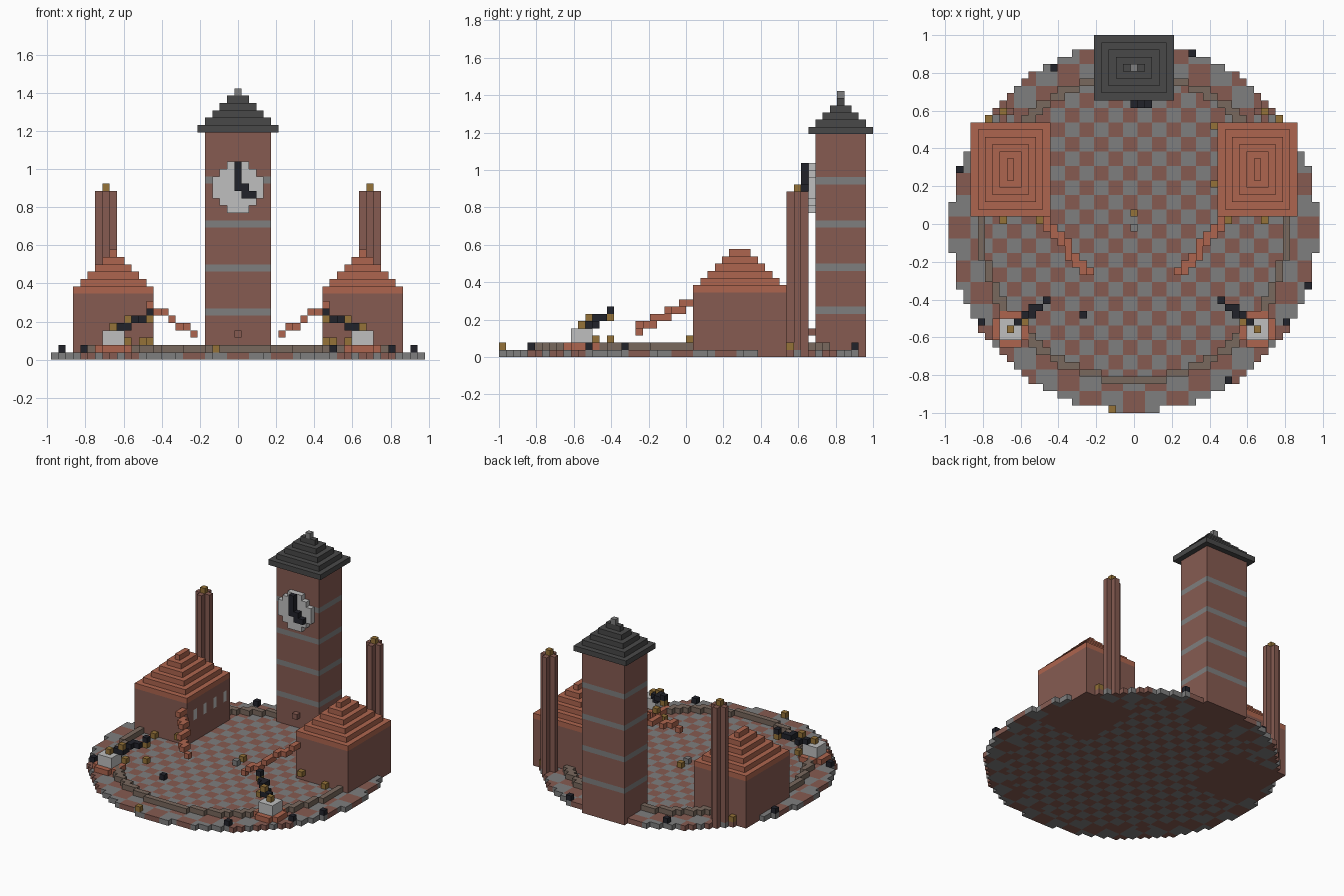
import bpy, bmesh
from mathutils import Vector

if "Cube" in bpy.data.objects:
    bpy.data.objects.remove(bpy.data.objects["Cube"])

V = 2 / 52  # edge of one block

PALETTE = {
    "brick": (0.24, 0.105, 0.083),
    "paving_grey": (0.21, 0.21, 0.21),
    "terracotta": (0.42, 0.13, 0.077),
    "slate": (0.066, 0.066, 0.066),
    "pale_stone": (0.52, 0.52, 0.52),
    "brass": (0.30, 0.17, 0.04),
    "iron": (0.015, 0.016, 0.023),
    "kerb_stone": (0.19, 0.14, 0.11),
}
MATS = {}
for mat_name, rgb in PALETTE.items():
    m = bpy.data.materials.new(mat_name)
    m.use_nodes = True
    m.diffuse_color = (*rgb, 1)
    m.node_tree.nodes["Principled BSDF"].inputs["Base Color"].default_value = (*rgb, 1)
    MATS[mat_name] = m

AXES = [Vector(a) for a in ((1, 0, 0), (0, 1, 0), (0, 0, 1))]


def blocks(name, cells):
    """Turn {(column, row, level): colour} into one mesh of its outer faces."""
    used = sorted(set(cells.values()))
    bm = bmesh.new()
    for cell, colour in cells.items():
        centre = Vector(cell)
        for a in range(3):
            for sign in (1, -1):
                n = AXES[a] * sign
                if tuple(int(c) for c in centre + n) in cells:
                    continue
                u, w = AXES[(a + 1) % 3] / 2, AXES[(a + 2) % 3] / 2 * sign
                mid = centre + n / 2 + Vector((0, -0.5, 0.5))
                corners = (mid - u - w, mid + u - w, mid + u + w, mid - u + w)
                f = bm.faces.new([bm.verts.new(p * V) for p in corners])
                f.material_index = used.index(colour)
    bmesh.ops.remove_doubles(bm, verts=bm.verts, dist=V / 100)
    bmesh.ops.dissolve_limit(bm, angle_limit=0.01, verts=bm.verts,
                             edges=bm.edges, delimit={'MATERIAL'})
    mesh = bpy.data.meshes.new(name)
    bm.to_mesh(mesh)
    bm.free()
    for colour in used:
        mesh.materials.append(MATS[colour])
    obj = bpy.data.objects.new(name, mesh)
    bpy.context.collection.objects.link(obj)
    return obj


def box(xs, ys, zs, colour):
    """Cells of a solid box; each range includes both ends."""
    span = lambda r: range(r[0], r[1] + 1)
    return {(x, y, z): colour for x in span(xs) for y in span(ys) for z in span(zs)}


def stepped_roof(xs, ys, base, layers, colour):
    cells = {}
    for n in range(layers):
        cells |= box((xs[0] + n, xs[1] - n), (ys[0] + n, ys[1] - n),
                     (base + n, base + n), colour)
    return cells


def disc(cx, cy, r2, level, colour):
    return {(cx + x, cy + y, level): colour for x in range(-5, 6)
            for y in range(-5, 6) if x * x + y * y <= r2}


def mirrored(name, cells):
    blocks("left_" + name, cells)
    blocks("right_" + name, {(-x, y, z): c for (x, y, z), c in cells.items()})


# Clock tower with grey bands
tower = {c: "paving_grey" if c[2] in (6, 12, 18, 24) else "brick"
         for c in box((-4, 4), (19, 25), (0, 30), "brick")}
blocks("tower", tower)
blocks("tower_roof", stepped_roof((-5, 5), (18, 26), 31, 5, "slate"))
blocks("tower_finial", {(0, 22, 36): "paving_grey"})

# Clock face and hands
blocks("clock_face", {(x, 18, 23 + z): "pale_stone" for x in range(-3, 4)
                      for z in range(-3, 4) if x * x + z * z <= 10})
hands = box((0, 0), (17, 17), (23, 26), "iron")
hands |= {(1, 17, 23): "iron"} | box((1, 2), (17, 17), (22, 22), "iron")
blocks("clock_hands", hands)

# Side halls with inward windows, roofs and chimneys
hall = box((12, 22), (2, 14), (0, 8), "brick")
for y in (4, 7, 10, 13):
    for z in (5, 6):
        hall[(12, y, z)] = "pale_stone"
mirrored("hall", hall)
mirrored("hall_roof", stepped_roof((12, 22), (2, 14), 9, 6, "terracotta"))
chimney = {}
for z in range(1, 23):
    chimney |= disc(18, 16, 1, z, "brick")
mirrored("chimney", chimney | {(18, 16, 23): "brass"})

# Descending terracotta chains from the halls
chain = {}
for t in range(8):
    x, y, z = 12 - round(t * 6 / 7), 1 - t, 7 - round(t * 4 / 7)
    chain[(x, y, z)] = "terracotta"
    if t < 7:
        chain[(x, y - 1, z)] = "terracotta"
mirrored("chain", chain)

# Plinths carrying raised iron and brass arms
mirrored("plinth_foot", disc(17, -14, 5, 1, "terracotta"))
mirrored("plinth", box((16, 18), (-15, -13), (2, 3), "pale_stone"))
arm = {c: "iron" for c in ((16, -13, 4), (15, -13, 4), (15, -12, 4), (14, -12, 5),
                           (14, -11, 5), (13, -11, 5), (12, -10, 6))}
arm |= {c: "brass" for c in ((17, -14, 4), (15, -13, 5), (12, -10, 5))}
mirrored("arm", arm)

# Round paved plaza: fine tiles inside the kerb, larger tiles outside
plaza, kerb = {}, {}
for x in range(-25, 26):
    for y in range(-25, 26):
        d = x * x + y * y
        in_hall = 12 <= abs(x) <= 22 and 2 <= y <= 14
        if d > 640 or in_hall or (x, y, 0) in tower:
            continue
        size = 2 if d < 462 else 3
        even = ((x + 25) // size + (y + 25) // size) % 2 == 0
        plaza[(x, y, 0)] = "brick" if even else "paving_grey"
        if 420 < d < 462:
            kerb[(x, y, 1)] = "kerb_stone"
blocks("plaza", plaza)
blocks("kerb", kerb)

# Small lamps and bollards standing on the paving
for n, (x, y) in enumerate(((-11, 22), (8, 24), (-24, 8), (-21, -13), (-7, -12),
                            (24, -8), (21, -13), (13, -21))):
    blocks(f"bollard_{n + 1}", {(x, y, 1): "iron"})
for n, (x, y) in enumerate(((0, 2), (11, 6), (11, 14), (-3, -25))):
    blocks(f"lamp_{n + 1}", {(x, y, 1): "brass"})
mirrored("back_lamp", {(20, 15, 1): "brass"})
mirrored("hall_lamp", {(13, 1, 2): "brass", (18, 1, 1): "brass"})
mirrored("plinth_lamp", {(15, -12, 2): "brass", (12, -10, 2): "brass"})
blocks("centre_stone", {(0, 0, 1): "paving_grey"})
blocks("door_lamp", {(0, 18, 3): "brick"})
